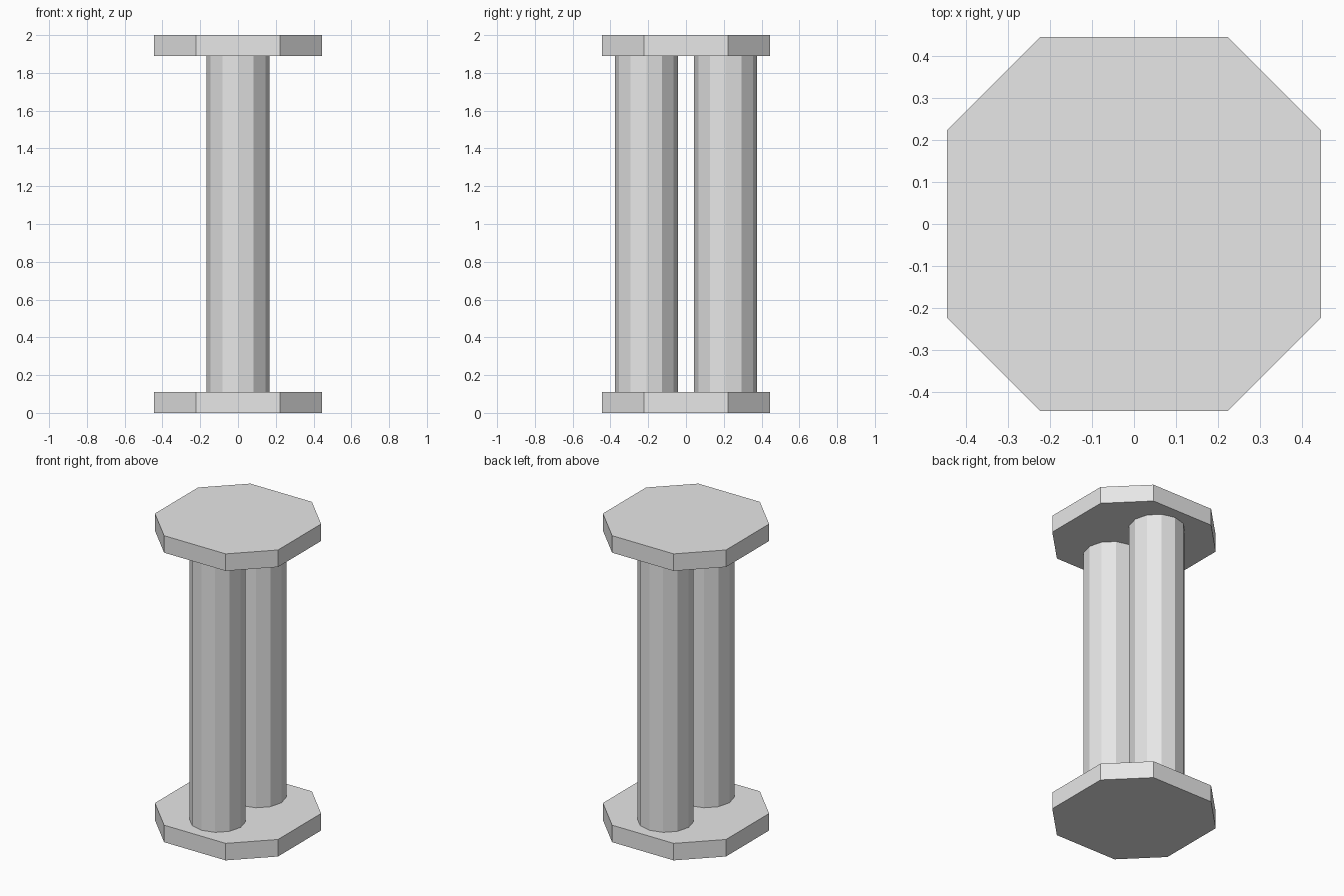
import bpy
import bmesh
import math

cube = bpy.data.objects.get("Cube")
if cube:
    bpy.data.objects.remove(cube, do_unlink=True)

HEIGHT = 2.0
PLATE_HALF = 4 / 9
PLATE_CORNER = 2 / 9
PLATE_THICK = 1 / 9
COLUMN_RADIUS = 1 / 6
COLUMN_OFFSET = 0.21
COLUMN_SIDES = 12

grey = bpy.data.materials.new("plain grey")
grey.use_nodes = True
grey.diffuse_color = (0.8, 0.8, 0.8, 1)
grey.node_tree.nodes["Principled BSDF"].inputs["Base Color"].default_value = grey.diffuse_color


def prism(name, outline, z_bottom, z_top, y=0.0):
    """Extrude a flat outline upwards into a flat-shaded solid."""
    bm = bmesh.new()
    base = bm.faces.new([bm.verts.new((px, py, 0)) for px, py in outline])
    top = bmesh.ops.extrude_face_region(bm, geom=[base])["geom"]
    bmesh.ops.translate(bm, vec=(0, 0, z_top - z_bottom),
                        verts=[v for v in top if isinstance(v, bmesh.types.BMVert)])
    bmesh.ops.recalc_face_normals(bm, faces=bm.faces)
    mesh = bpy.data.meshes.new(name)
    bm.to_mesh(mesh)
    bm.free()
    mesh.materials.append(grey)
    obj = bpy.data.objects.new(name, mesh)
    obj.location = (0, y, z_bottom)
    bpy.context.scene.collection.objects.link(obj)
    return obj


# Square plates with cut corners: one edge turned through four quarters
octagon = []
for quarter in range(4):
    c, s = round(math.cos(quarter * math.pi / 2)), round(math.sin(quarter * math.pi / 2))
    for px, py in ((PLATE_HALF, -PLATE_CORNER), (PLATE_HALF, PLATE_CORNER)):
        octagon.append((c * px - s * py, s * px + c * py))

prism("base_plate", octagon, 0, PLATE_THICK)
prism("top_plate", octagon, HEIGHT - PLATE_THICK, HEIGHT)

# Twin faceted columns, front and back
circle = [(COLUMN_RADIUS * math.cos(math.tau * i / COLUMN_SIDES),
           COLUMN_RADIUS * math.sin(math.tau * i / COLUMN_SIDES)) for i in range(COLUMN_SIDES)]
for name, side in (("front_column", -1), ("back_column", 1)):
    prism(name, circle, PLATE_THICK, HEIGHT - PLATE_THICK, side * COLUMN_OFFSET)
